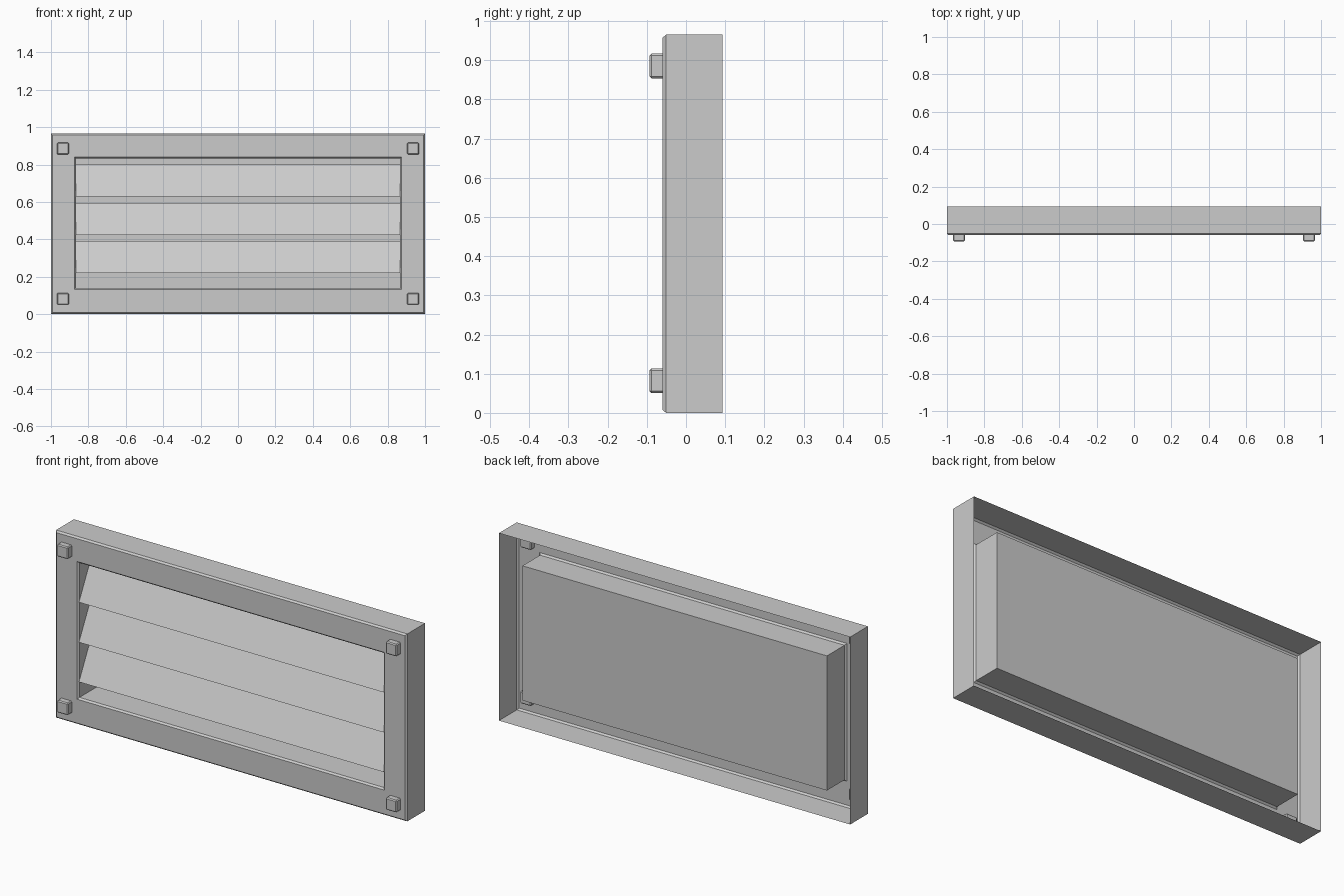
import bpy, bmesh

if "Cube" in bpy.data.objects:
    bpy.data.objects.remove(bpy.data.objects["Cube"])


def add_object(name, bm):
    mesh = bpy.data.meshes.new(name)
    bm.to_mesh(mesh)
    bm.free()
    obj = bpy.data.objects.new(name, mesh)
    bpy.context.collection.objects.link(obj)
    return obj


# Vent housing: one folded sheet, from the outer rim over the face into the recess
# each loop: half width, bottom z, top z, y
LOOPS = [
    (1.0, 0.0, 0.965, 0.093),
    (1.0, 0.0, 0.965, -0.051),
    (0.992, 0.008, 0.957, -0.06),
    (0.875, 0.131, 0.84, -0.06),
    (0.867, 0.139, 0.832, -0.051),
    (0.867, 0.139, 0.832, 0.092),
]
bm = bmesh.new()
rings = [[bm.verts.new(p) for p in ((-w, y, b), (w, y, b), (w, y, t), (-w, y, t))]
         for w, b, t, y in LOOPS]
for a, b in zip(rings, rings[1:]):
    for i in range(4):
        j = (i + 1) % 4
        bm.faces.new((a[i], a[j], b[j], b[i]))
bm.faces.new(rings[-1])
add_object("vent_housing", bm)

# Sloped louver slats
for n, z in enumerate((0.63, 0.424, 0.22)):
    profile = [(-0.055, z), (-0.008, z), (0.088, z + 0.17), (0.033, z + 0.17)]
    bm = bmesh.new()
    left = bm.faces.new([bm.verts.new((-0.867, y, h)) for y, h in profile])
    ext = bmesh.ops.extrude_face_region(bm, geom=[left], use_keep_orig=True)
    verts = [v for v in ext["geom"] if isinstance(v, bmesh.types.BMVert)]
    bmesh.ops.translate(bm, vec=(1.734, 0, 0), verts=verts)
    bmesh.ops.recalc_face_normals(bm, faces=bm.faces)
    add_object(f"louver_slat_{n + 1}", bm)

# Square corner bolts with chamfered edges
for x in (-0.936, 0.936):
    for z in (0.082, 0.885):
        bm = bmesh.new()
        bmesh.ops.create_cube(bm, size=0.063)
        bmesh.ops.translate(bm, vec=(x, -0.0615, z), verts=bm.verts)
        bmesh.ops.bevel(bm, geom=list(bm.edges), offset=0.005, segments=1,
                        profile=0.5, affect='EDGES')
        side = "left" if x < 0 else "right"
        level = "lower" if z < 0.5 else "upper"
        add_object(f"corner_bolt_{level}_{side}", bm)
